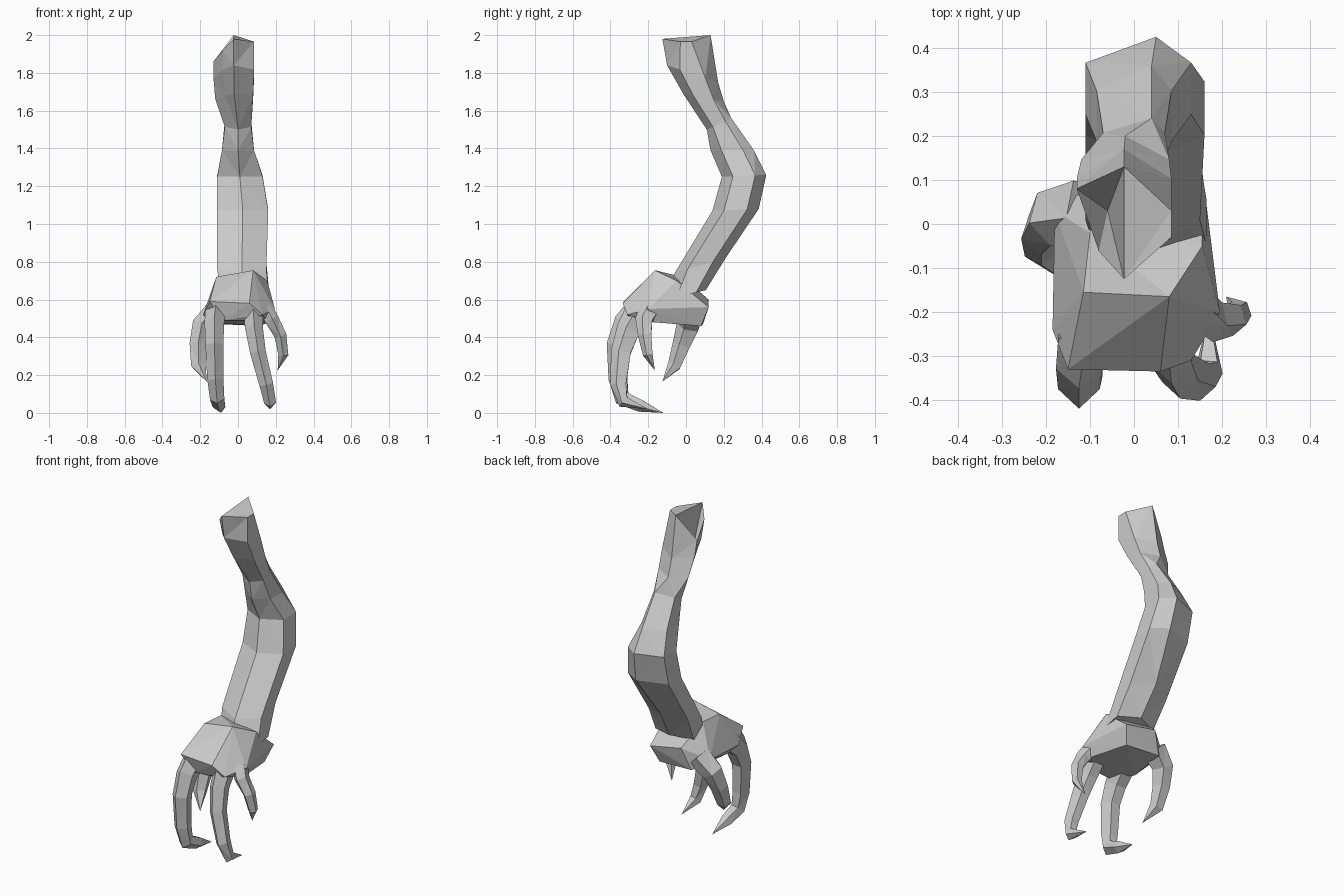
import bpy, bmesh, math
from mathutils import Vector

if "Cube" in bpy.data.objects:
    bpy.data.objects.remove(bpy.data.objects["Cube"])

skin = bpy.data.materials.new("plain_grey")
skin.diffuse_color = (0.6, 0.6, 0.6, 1)
skin.use_nodes = True
skin.node_tree.nodes["Principled BSDF"].inputs["Base Color"].default_value = skin.diffuse_color


def finish(bm, name):
    bmesh.ops.triangulate(bm, faces=[f for f in bm.faces if len(f.verts) > 3])
    bmesh.ops.recalc_face_normals(bm, faces=bm.faces)
    mesh = bpy.data.meshes.new(name)
    bm.to_mesh(mesh)
    bm.free()
    mesh.materials.append(skin)
    bpy.context.collection.objects.link(bpy.data.objects.new(name, mesh))


def skin_rings(bm, rings):
    """Bridge consecutive rings and close the far end."""
    n = len(rings[0])
    for a, b in zip(rings, rings[1:]):
        for k in range(n):
            j = (k + 1) % n
            bm.faces.new((a[k], a[j], b[j], b[k]))
    return bm.faces.new(rings[-1])


def loft(rows):
    """Six-sided rings: left x, right x, front (y, z), back (y, z)."""
    bm = bmesh.new()
    rings = []
    for xl, xr, yf, zf, yb, zb in rows:
        ring = []
        for k in range(6):
            a = math.pi * k / 3
            x = (xl + xr) / 2 + (xr - xl) / 2 * math.sin(a) / math.sin(math.pi / 3)
            t = (1 - math.cos(a)) / 2
            ring.append(bm.verts.new((x, yf + (yb - yf) * t, zf + (zb - zf) * t)))
        rings.append(ring)
    skin_rings(bm, rings)
    return bm, rings


def finger(name, width, depth, path):
    """Tapering five-sided tube along a path, ending in a point."""
    pts = [Vector(p) for p in path]
    bm = bmesh.new()
    rings = []
    for i, p in enumerate(pts[:-1]):
        t = i / (len(pts) - 1)
        along = (pts[i + 1] - pts[max(i - 1, 0)]).normalized()
        side = Vector((1, 0, 0))
        side = (side - along * side.dot(along)).normalized()
        out = along.cross(side)
        w, d = width * (1 - .5 * t), depth * (1 - .7 * t)
        angles = [2 * math.pi * k / 5 for k in range(5)]
        rings.append([bm.verts.new(p + side * w * math.sin(a) + out * d * math.cos(a))
                      for a in angles])
    end_cap = skin_rings(bm, rings)
    bmesh.ops.poke(bm, faces=[end_cap])["verts"][0].co = pts[-1]
    bm.faces.new(rings[0])
    finish(bm, name)


# Arm, from the cut upper end down into the heel of the hand
bm, rings = loft([
    (-.13, .085, -.125, 1.98, .13, 2.0),
    (-.13, .085, -.10, 1.84, .17, 1.75),
    (-.12, .08, -.015, 1.69, .20, 1.65),
    (-.07, .07, .11, 1.50, .24, 1.56),
    (-.085, .085, .13, 1.39, .36, 1.39),
    (-.11, .13, .19, 1.25, .425, 1.26),
    (-.11, .16, .14, 1.07, .385, 1.08),
    (-.11, .15, -.06, .74, .21, .82),
    (-.09, .165, -.10, .60, .105, .65)])
for ring in rings[:3]:                          # flatten the upper arm's left front
    ring[5].co.x += .05
for ring in rings[3:7]:                         # elbow ridge leans right
    ring[3].co.x += .04
top = rings[0]                                  # slanted cut end
top[1].co.yz = (-.03, 1.965)
top[2].co.yz = (.03, 1.965)
top[4].co.yz = (.08, 1.86)
top[5].co.z = 1.92
bm.faces.new(top[0:4])                          # closed half of the cut end
pit = bm.verts.new((-.06, .03, 1.74))           # sunken half of the cut end
for a, b in ((3, 4), (4, 5), (5, 0), (0, 3)):
    bm.faces.new((top[a], top[b], pit))
finish(bm, "arm")

# Hand: faceted hull from wrist to knuckles
bm = bmesh.new()
for p in [(-.115, -.155, .72), (.08, -.165, .755), (.155, -.05, .70), (-.10, -.02, .72),
          (-.185, -.24, .52), (-.15, -.33, .59), (.06, -.335, .58), (.13, -.31, .52),
          (.195, -.20, .55), (.155, .12, .56), (.12, .08, .46), (-.10, .09, .47),
          (-.05, .12, .60), (-.18, .03, .53), (-.08, -.30, .49), (.05, -.29, .49),
          (.16, -.17, .48), (-.15, -.17, .48)]:
    bm.verts.new(p)
bmesh.ops.convex_hull(bm, input=bm.verts)
finish(bm, "hand")

# Clawed fingers, from knuckle to tip
finger("long_front_finger", .06, .085, [
    (-.115, -.24, .54), (-.125, -.31, .47), (-.125, -.355, .36), (-.12, -.355, .18),
    (-.11, -.335, .08), (-.10, -.24, .04), (-.09, -.12, 0)])
finger("short_front_finger", .055, .08, [
    (.08, -.24, .54), (.085, -.30, .44), (.105, -.34, .32),
    (.15, -.355, .15), (.17, -.33, .06), (.17, -.20, .02)])
finger("side_finger", .045, .06, [
    (.13, -.18, .57), (.18, -.22, .49), (.225, -.215, .41),
    (.24, -.20, .31), (.21, -.165, .225)])
finger("thumb", .065, .08, [
    (-.11, .03, .54), (-.19, .015, .46), (-.21, -.02, .36),
    (-.21, -.06, .25), (-.165, -.125, .165)])
